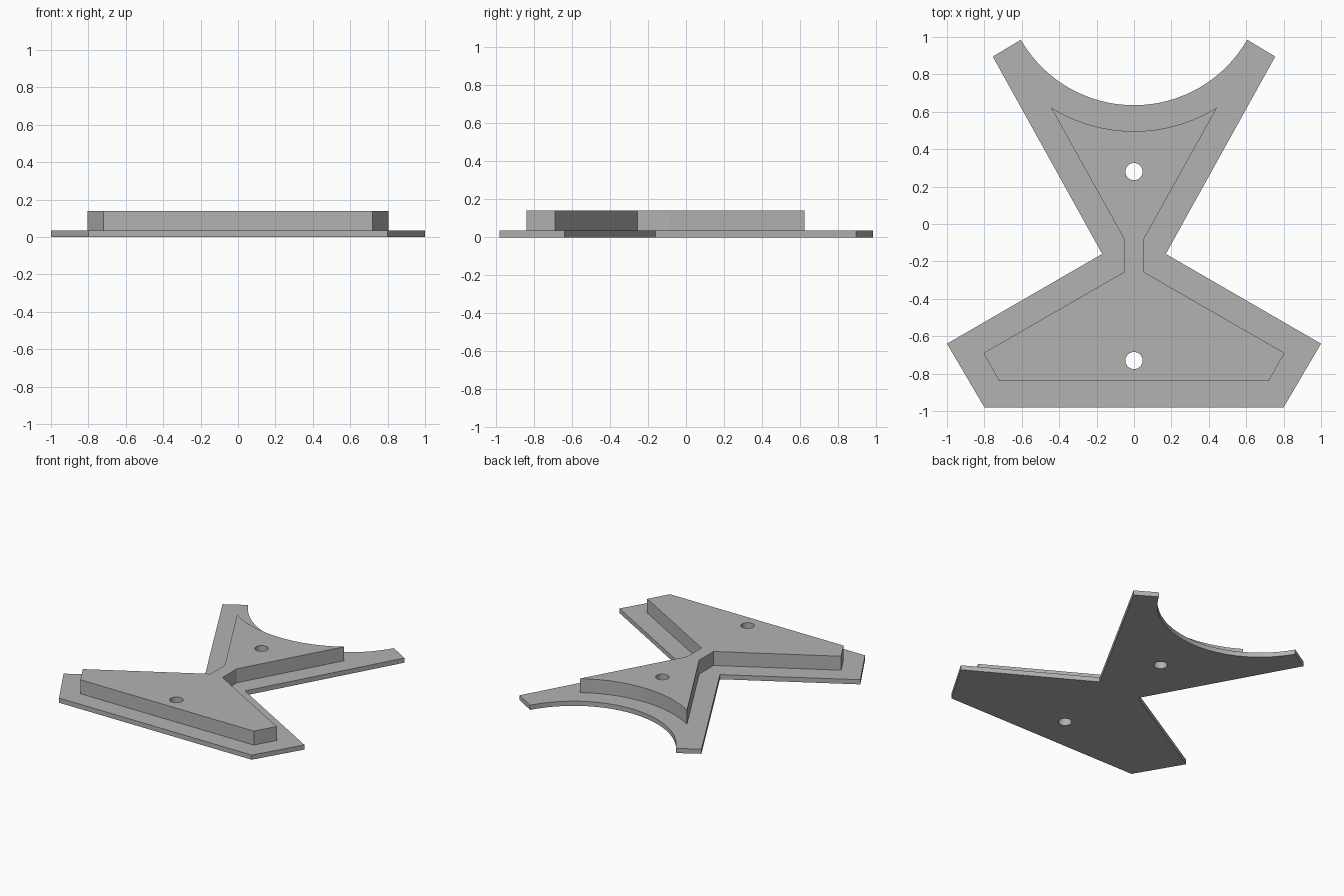
import bpy, bmesh
from math import sin, cos, asin

cube = bpy.data.objects.get("Cube")
if cube:
    bpy.data.objects.remove(cube, do_unlink=True)

grey = bpy.data.materials.new("plain_grey")
grey.use_nodes = True
colour = (0.45, 0.45, 0.45, 1)
grey.diffuse_color = colour
grey.node_tree.nodes["Principled BSDF"].inputs["Base Color"].default_value = colour

ARC_Y = 1.333                      # shared centre of both concave arcs
HOLES = [(0, 0.28), (0, -0.73)]
HOLE_R = 0.046


def arc(radius, half_width, steps=32):
    """Concave arc from the right tip to the left tip."""
    a = asin(half_width / radius)
    angles = [a - 2 * a * i / steps for i in range(steps + 1)]
    return [(radius * sin(t), ARC_Y - radius * cos(t)) for t in angles]


def circle(x, y, r, n=32):
    turn = 6.2831853 / n
    return [(x + r * cos(i * turn), y + r * sin(i * turn)) for i in range(n)]


def slab(name, right_side, tip_arc, z0, z1):
    """Extrude a mirrored outline, pierced by the screw holes."""
    left_side = [(-x, y) for x, y in reversed(right_side)]
    outline = right_side + tip_arc + left_side
    curve = bpy.data.curves.new(name, "CURVE")
    curve.dimensions = "2D"
    curve.fill_mode = "BOTH"
    curve.extrude = (z1 - z0) / 2
    for loop in [outline] + [circle(x, y, HOLE_R) for x, y in HOLES]:
        spline = curve.splines.new("POLY")
        spline.points.add(len(loop) - 1)
        for point, (x, y) in zip(spline.points, loop):
            point.co = (x, y, 0, 1)
        spline.use_cyclic_u = True
    helper = bpy.data.objects.new(name + "_outline", curve)
    bpy.context.collection.objects.link(helper)
    graph = bpy.context.evaluated_depsgraph_get()
    mesh = bpy.data.meshes.new_from_object(helper.evaluated_get(graph))
    bpy.data.objects.remove(helper, do_unlink=True)

    # Weld caps to walls and rest the slab at its height
    bm = bmesh.new()
    bm.from_mesh(mesh)
    bmesh.ops.remove_doubles(bm, verts=bm.verts, dist=0.0005)
    bmesh.ops.translate(bm, verts=bm.verts, vec=(0, 0, (z0 + z1) / 2))
    bmesh.ops.recalc_face_normals(bm, faces=bm.faces)
    for face in bm.faces:
        face.smooth = False
        face.material_index = 0
    bm.to_mesh(mesh)
    bm.free()
    mesh.materials.clear()
    mesh.materials.append(grey)
    obj = bpy.data.objects.new(name, mesh)
    bpy.context.collection.objects.link(obj)
    return obj


# Thin base plate with square-cut arm ends
slab("base_plate",
     [(0.80, -0.98), (1.0, -0.64), (0.17, -0.16), (0.755, 0.895)],
     arc(0.698, 0.605), 0, 0.035)

# Thicker raised block inset from the plate edge
slab("raised_block",
     [(0.72, -0.84), (0.805, -0.69), (0.05, -0.255), (0.05, -0.085)],
     arc(0.837, 0.445), 0.035, 0.14)
